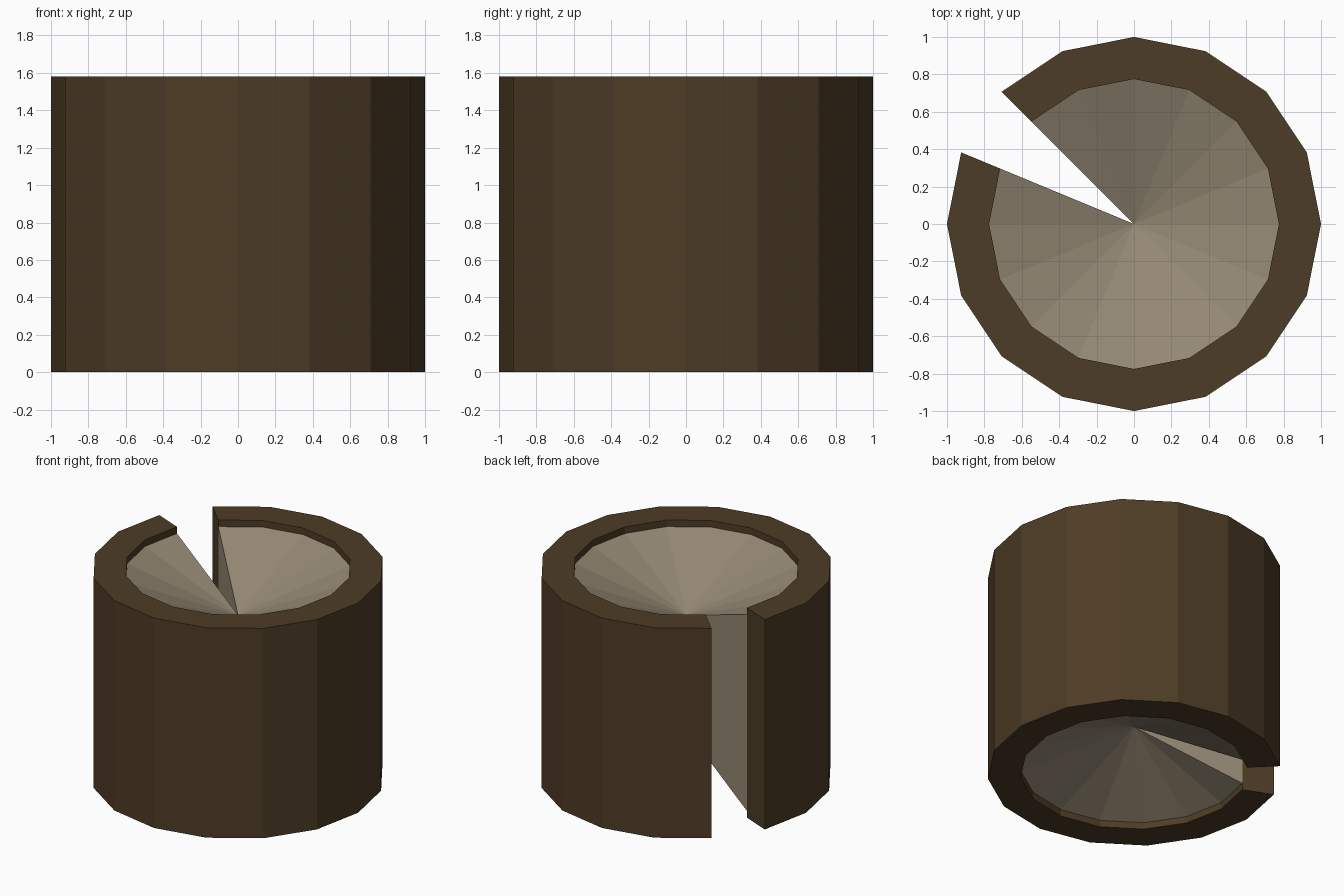
import bpy, bmesh, math

if "Cube" in bpy.data.objects:
    bpy.data.objects.remove(bpy.data.objects["Cube"])

SIDES = 16
GAP_SEGMENT = 6          # the missing wedge spans 135 to 157.5 degrees
HEIGHT = 1.58
R_IN = 0.775


def material(name, color):
    m = bpy.data.materials.new(name)
    m.diffuse_color = (*color, 1)
    m.use_nodes = True
    m.node_tree.nodes["Principled BSDF"].inputs["Base Color"].default_value = m.diffuse_color
    return m


def open_revolve(name, profile, mat):
    """Sweep a closed (radius, z) profile around z, leaving out one segment, with capped ends."""
    bm = bmesh.new()
    axis = {i: bm.verts.new((0, 0, z)) for i, (r, z) in enumerate(profile) if r == 0}
    rings = []
    for k in range(SIDES):
        a = 2 * math.pi * (GAP_SEGMENT + 1 + k) / SIDES
        rings.append([axis[i] if i in axis else
                      bm.verts.new((r * math.cos(a), r * math.sin(a), z))
                      for i, (r, z) in enumerate(profile)])
    n = len(profile)
    for a, b in zip(rings, rings[1:]):
        for i in range(n):
            j = (i + 1) % n
            loop = list(dict.fromkeys((a[i], b[i], b[j], a[j])))
            if len(loop) > 2:
                bm.faces.new(loop)
    bm.faces.new(rings[0])
    bm.faces.new(rings[-1])
    bmesh.ops.recalc_face_normals(bm, faces=bm.faces)
    mesh = bpy.data.meshes.new(name)
    bm.to_mesh(mesh)
    bm.free()
    mesh.materials.append(mat)
    obj = bpy.data.objects.new(name, mesh)
    bpy.context.collection.objects.link(obj)
    return obj


# Bark: thick split ring
open_revolve("bark", [(R_IN, 0), (1, 0), (1, HEIGHT), (R_IN, HEIGHT)],
             material("bark_brown", (0.075, 0.045, 0.019)))

# Wood core: slightly inset, with conical hollows at both ends
open_revolve("wood_core",
             [(0, 0.36), (R_IN, 0.05), (R_IN, HEIGHT - 0.05), (0, HEIGHT - 0.36)],
             material("wood_tan", (0.30, 0.25, 0.175)))
